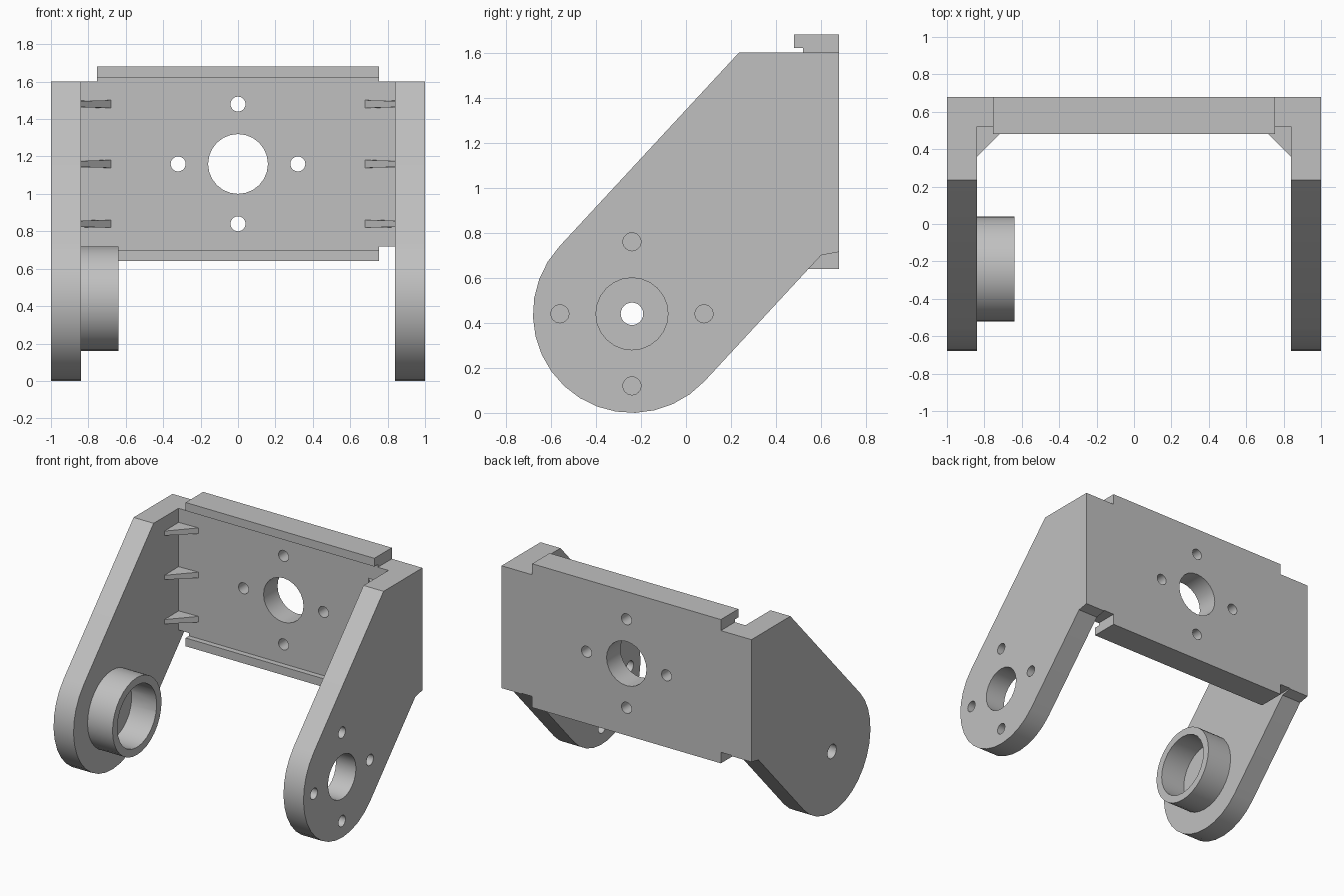
import bpy
import bmesh
from math import cos, sin, radians, pi
from mathutils import Vector

cube = bpy.data.objects.get("Cube")
if cube:
    bpy.data.objects.remove(cube, do_unlink=True)

grey = bpy.data.materials.new("plain grey")
grey.use_nodes = True
colour = (0.53, 0.53, 0.53, 1)
grey.diffuse_color = colour
grey.node_tree.nodes["Principled BSDF"].inputs["Base Color"].default_value = colour

PIVOT = (-0.24, 0.44)   # y, z of the arm pivot
CENTRE = (0, 1.16)      # x, z of the main opening
THICK = 0.16


def circle(c, r, n=24):
    return [(c[0] + r * cos(2 * pi * i / n), c[1] + r * sin(2 * pi * i / n)) for i in range(n)]


def prism(name, outline, axis, lo, hi):
    """Extrude a 2D outline along x (outline in y, z) or y (outline in x, z)."""
    def point(p, t):
        return (t, p[0], p[1]) if axis == "x" else (p[0], t, p[1])
    bm = bmesh.new()
    face = bm.faces.new([bm.verts.new(point(p, lo)) for p in outline])
    new = bmesh.ops.extrude_face_region(bm, geom=[face])["geom"]
    shift = Vector(point((0, 0), hi - lo))
    bmesh.ops.translate(bm, verts=[v for v in new if isinstance(v, bmesh.types.BMVert)], vec=shift)
    bmesh.ops.recalc_face_normals(bm, faces=bm.faces)
    return finish(name, bm)


def finish(name, bm):
    mesh = bpy.data.meshes.new(name)
    bm.to_mesh(mesh)
    bm.free()
    mesh.materials.append(grey)
    obj = bpy.data.objects.new(name, mesh)
    bpy.context.collection.objects.link(obj)
    return obj


def drill(obj, holes, axis, lo, hi):
    """Cut round holes, given as (centre, radius), straight through."""
    for c, r in holes:
        cutter = prism("cutter", circle(c, r), axis, lo - 0.05, hi + 0.05)
        cutter.hide_render = True
        mod = obj.modifiers.new("hole", "BOOLEAN")
        mod.operation = "DIFFERENCE"
        mod.solver = "EXACT"
        mod.object = cutter
        bpy.context.view_layer.update()
        graph = bpy.context.evaluated_depsgraph_get()
        mesh = bpy.data.meshes.new_from_object(obj.evaluated_get(graph))
        obj.modifiers.clear()
        obj.data = mesh
        bpy.data.objects.remove(cutter, do_unlink=True)


def smooth(obj):
    bpy.ops.object.select_all(action="DESELECT")
    obj.select_set(True)
    bpy.context.view_layer.objects.active = obj
    bpy.ops.object.shade_smooth_by_angle(angle=radians(30))


def bolt_circle(c):
    return [((c[0] + dx, c[1] + dz), 0.04) for dx, dz in
            ((0.32, 0), (-0.32, 0), (0, 0.32), (0, -0.32))]


# Back plate: stepped outline with the main opening and four bolt holes
half = [(0.755, 0.64), (0.755, 0.72), (0.84, 0.72), (0.84, 1.6), (0.755, 1.6), (0.755, 1.68)]
outline = half + [(-x, z) for x, z in reversed(half)]
plate = prism("back_plate", outline, "y", 0.52, 0.68)
drill(plate, [(CENTRE, 0.16)] + bolt_circle(CENTRE), "y", 0.52, 0.68)
smooth(plate)

# Lips along the top and bottom edges
for name, z0, z1 in (("top_lip", 1.62, 1.68), ("bottom_lip", 0.64, 0.70)):
    prism(name, [(-0.755, z0), (0.755, z0), (0.755, z1), (-0.755, z1)], "y", 0.48, 0.52)

# Side arms: rounded lower end, slanting edges up to the back plate
arc = [(PIVOT[0] + 0.44 * cos(radians(a)), PIVOT[1] + 0.44 * sin(radians(a)))
       for a in [137 + 180 * i / 16 for i in range(17)]]
arm_outline = arc + [(0.6, 0.70), (0.68, 0.715), (0.68, 1.6), (0.235, 1.6)]
for name, lo, holes in (("left_arm", 0.84, [(PIVOT, 0.16)] + bolt_circle(PIVOT)),
                        ("right_arm", -1.0, [(PIVOT, 0.05)])):
    arm = prism(name, arm_outline, "x", lo, lo + THICK)
    drill(arm, holes, "x", lo, lo + THICK)
    smooth(arm)

# Hollow bearing boss inside the right arm
boss = prism("bearing_boss", circle(PIVOT, 0.28, 32), "x", -0.84, -0.64)
drill(boss, [(PIVOT, 0.225)], "x", -0.84, -0.64)
smooth(boss)

# Triangular gussets in the inner corners, slightly thinner at the arm
for side, label in ((1, "left"), (-1, "right")):
    for level, z in (("lower", 0.84), ("middle", 1.16), ("upper", 1.48)):
        bm = bmesh.new()
        for x, y, h in ((0.84, 0.52, 0.018), (0.68, 0.52, 0.021), (0.84, 0.36, 0.016)):
            for s in (-1, 1):
                bm.verts.new((side * x, y, z + s * h))
        bmesh.ops.convex_hull(bm, input=bm.verts)
        bmesh.ops.recalc_face_normals(bm, faces=bm.faces)
        finish(f"{level}_{label}_gusset", bm)
